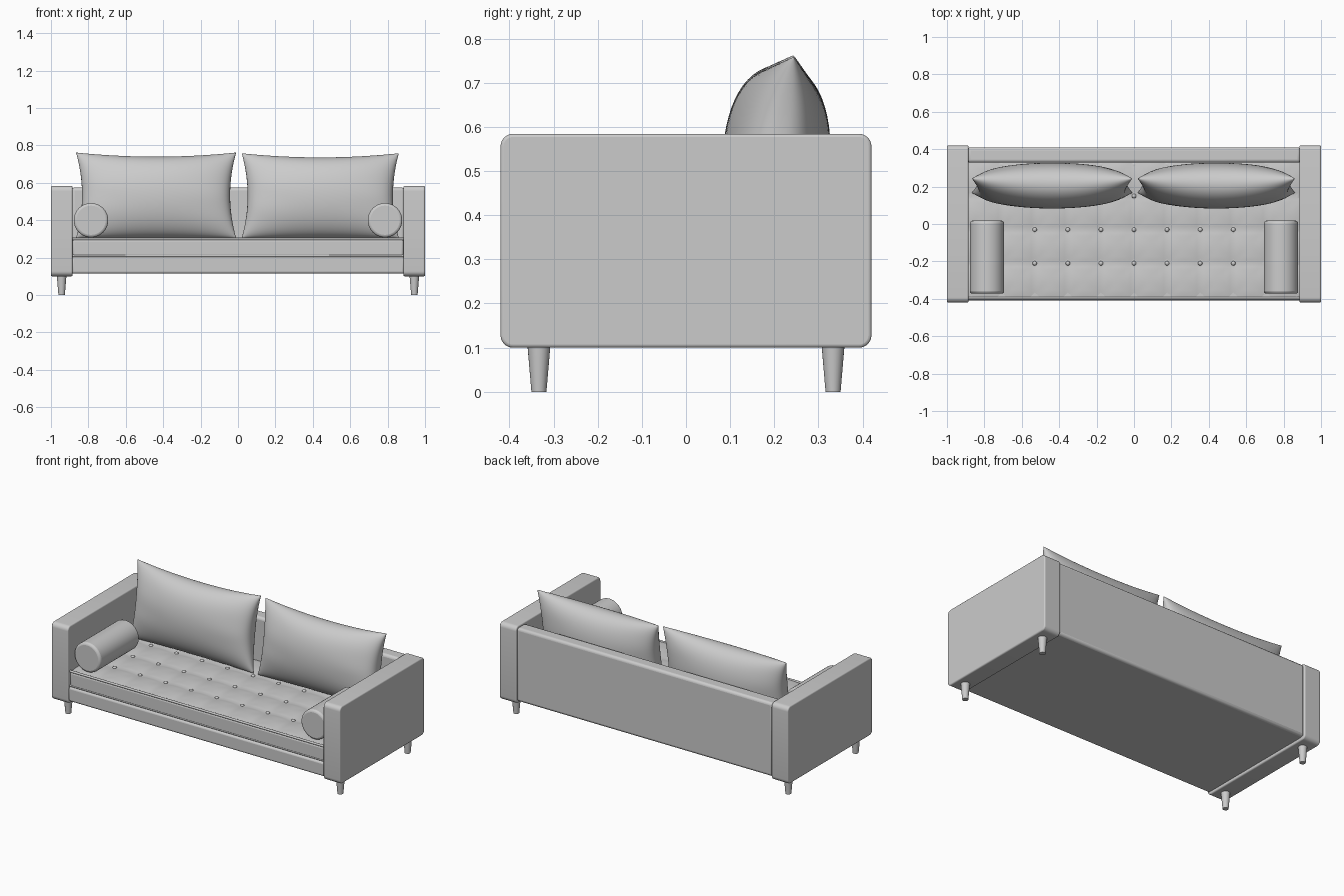
import bpy, bmesh, math
from mathutils import Matrix

if "Cube" in bpy.data.objects:
    bpy.data.objects.remove(bpy.data.objects["Cube"])


def finish(bm, name, bevel=0.0, segs=3, angle=35):
    bmesh.ops.recalc_face_normals(bm, faces=bm.faces[:])
    me = bpy.data.meshes.new(name)
    bm.to_mesh(me)
    bm.free()
    ob = bpy.data.objects.new(name, me)
    bpy.context.collection.objects.link(ob)
    if bevel:
        m = ob.modifiers.new("bevel", 'BEVEL')
        m.width, m.segments = bevel, segs
        m.limit_method, m.angle_limit = 'ANGLE', math.radians(40)
    bpy.ops.object.select_all(action='DESELECT')
    bpy.context.view_layer.objects.active = ob
    ob.select_set(True)
    bpy.ops.object.shade_smooth_by_angle(angle=math.radians(angle))
    return ob


def box(name, x, y, z, bevel):
    bm = bmesh.new()
    bmesh.ops.create_cube(bm, size=1)
    for v in bm.verts:
        v.co = [(a + b) / 2 + c * (b - a) for (a, b), c in zip((x, y, z), v.co)]
    return finish(bm, name, bevel)


def cylinder(name, loc, r1, r2, depth, axis='Z', segs=24, bevel=0.0):
    bm = bmesh.new()
    rot = {'Z': Matrix(), 'X': Matrix.Rotation(math.pi / 2, 4, 'Y'),
           'Y': Matrix.Rotation(math.pi / 2, 4, 'X')}[axis]
    bmesh.ops.create_cone(bm, cap_ends=True, segments=segs, radius1=r1, radius2=r2,
                          depth=depth, matrix=Matrix.Translation(loc) @ rot)
    return finish(bm, name, bevel)


# Arm: rounded rectangle in side profile, extruded across x
def arm(name, x0, x1):
    bm = bmesh.new()
    r, pts = 0.028, []
    for i, (cy, cz) in enumerate([(0.42, 0.584), (-0.42, 0.584), (-0.42, 0.1), (0.42, 0.1)]):
        oy = cy - math.copysign(r, cy)
        oz = cz - r if cz > 0.3 else cz + r
        for k in range(7):
            a = math.pi / 2 * (i + k / 6)
            pts.append((x0, oy + r * math.cos(a), oz + r * math.sin(a)))
    f = bm.faces.new([bm.verts.new(p) for p in pts])
    ext = bmesh.ops.extrude_face_region(bm, geom=[f])
    bmesh.ops.translate(bm, vec=(x1 - x0, 0, 0),
                        verts=[g for g in ext['geom'] if isinstance(g, bmesh.types.BMVert)])
    finish(bm, name, 0.007)


# Tufted seat top: puffs between a grid of buttons
SX, SY, Y0 = 0.177, 0.18, -0.03


def seat_top():
    bm = bmesh.new()
    bmesh.ops.create_grid(bm, x_segments=100, y_segments=40, size=1)
    for v in bm.verts:
        x, y = v.co.x * 5 * SX, Y0 + v.co.y * 2 * SY
        sx, sy = abs(math.sin(math.pi * x / SX)), abs(math.sin(math.pi * (y - Y0) / SY))
        puff = 0.55 * max(sx, sy) ** 0.7 + 0.45 * (sx * sy) ** 0.5
        v.co = (x, y, 0.294 + 0.014 * puff)
    rim = [e for e in bm.edges if e.is_boundary]
    ext = bmesh.ops.extrude_edge_only(bm, edges=rim)
    for v in (g for g in ext['geom'] if isinstance(g, bmesh.types.BMVert)):
        v.co.z = 0.26
    finish(bm, "seat_tufted_top", angle=50)


# Back pillow: inflated sheet with pinched sides and a slight lean
def pillow(name, cx, half_w, top):
    bm = bmesh.new()
    nu, nv = 44, 30
    half_h = (top - 0.305) / 2
    for side in (-1, 1):
        rows = []
        for j in range(nv + 1):
            v = -math.cos(math.pi * j / nv)
            row = []
            for i in range(nu + 1):
                u = -math.cos(math.pi * i / nu)
                t = 0.122 * max(0, 1 - u * u) ** 0.42 * max(0, 1 - v * v) ** 0.5
                t += 0.004 * math.sin(9 * v + 2 * u) * u * u * (1 - abs(v)) * (1 - u * u)
                x = cx + half_w * u * (1 - 0.075 * (1 - v * v) * abs(u) ** 5)
                z = 0.305 + half_h + half_h * v
                if v > 0:
                    z -= 0.022 * v ** 3 * (1 - u * u)
                y = 0.205 + 0.03 * v * u * u + 0.008 * v + side * t
                row.append(bm.verts.new((x, y, z)))
            rows.append(row)
        for a, b in zip(rows, rows[1:]):
            for i in range(nu):
                bm.faces.new((a[i], a[i + 1], b[i + 1], b[i]))
    bmesh.ops.remove_doubles(bm, verts=bm.verts[:], dist=1e-5)
    finish(bm, name, angle=60)


# Frame
box("base_frame", (-0.89, 0.89), (-0.41, 0.40), (0.115, 0.204), 0.012)
box("back_panel", (-0.89, 0.89), (0.328, 0.41), (0.115, 0.575), 0.016)
box("seat_cushion", (-0.885, 0.885), (-0.403, 0.33), (0.206, 0.298), 0.012)
seat_top()
for z in (0.3, 0.211):
    cylinder("seat_piping", (0, -0.396, z), 0.007, 0.007, 1.77, 'X', 12)

# Buttons
for i in range(-4, 5):
    for j in (-1, 0, 1):
        bm = bmesh.new()
        bmesh.ops.create_uvsphere(bm, u_segments=12, v_segments=8, radius=0.012,
                                  matrix=Matrix.Translation((i * SX, Y0 + j * SY, 0.298))
                                  @ Matrix.Diagonal((1, 1, 0.7, 1)))
        finish(bm, "seat_button")

# Arms, bolsters and legs on both sides
for s, side in ((-1, "left"), (1, "right")):
    arm(side + "_arm", s * 0.885, s * 1.0)
    cylinder(side + "_bolster", (s * 0.786, -0.177, 0.4), 0.092, 0.092, 0.39, 'Y', 40, 0.014)
    for y, end in ((-0.333, "front"), (0.333, "back")):
        cylinder(f"{side}_{end}_leg", (s * 0.943, y, 0.0525), 0.017, 0.026, 0.105)

# Back pillows
pillow("left_pillow", -0.438, 0.428, 0.762)
pillow("right_pillow", 0.44, 0.42, 0.758)
